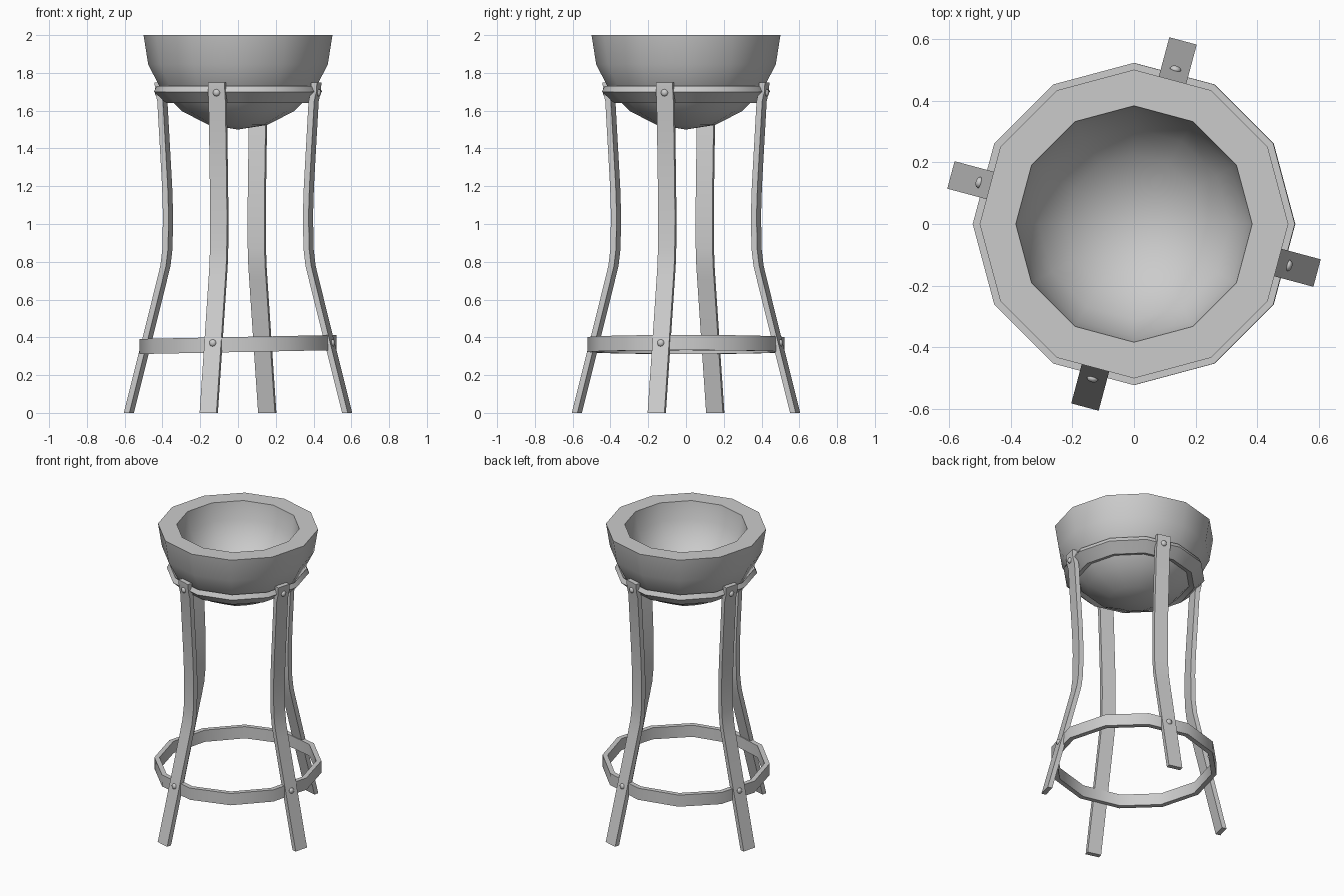
import bpy, bmesh
from math import sin, cos, radians, pi
from mathutils import Matrix

if "Cube" in bpy.data.objects:
    bpy.data.objects.remove(bpy.data.objects["Cube"])


def finish(bm, name, angle=40):
    bmesh.ops.remove_doubles(bm, verts=bm.verts, dist=0.0005)
    bmesh.ops.recalc_face_normals(bm, faces=bm.faces)
    me = bpy.data.meshes.new(name)
    bm.to_mesh(me)
    bm.free()
    me.shade_smooth()
    me.set_sharp_from_angle(angle=radians(angle))
    ob = bpy.data.objects.new(name, me)
    bpy.context.collection.objects.link(ob)
    return ob


def lathe(name, profile, closed=False, sides=12):
    """Revolve an (r, z) profile around z."""
    bm = bmesh.new()
    rings = [[bm.verts.new((r * cos(2 * pi * i / sides), r * sin(2 * pi * i / sides), z))
              for i in range(sides)] for r, z in profile]
    n = len(rings)
    for k in range(n if closed else n - 1):
        a, b = rings[k], rings[(k + 1) % n]
        for i in range(sides):
            j = (i + 1) % sides
            bm.faces.new((a[i], a[j], b[j], b[i]))
    return finish(bm, name)


# Thick hemispherical bowl with a flat rim
STEPS = [radians(a) for a in (0, 18, 36, 54, 72, 90)]
outer = [(0.5 * cos(a), 2 - 0.5 * sin(a)) for a in STEPS]
inner = [(0.383 * cos(a), 2 - 0.383 * sin(a)) for a in STEPS]
lathe("bowl", outer[::-1] + inner)

# Sloped collar under the bowl
lathe("bowl_collar", [(0.43, 1.73), (0.445, 1.70), (0.38, 1.64), (0.345, 1.65)], True)

# Foot ring, very slightly tilted
foot = lathe("foot_ring", [(0.522, 0.04), (0.522, -0.04), (0.49, -0.04), (0.49, 0.04)], True)
foot.location.z = 0.362
foot.rotation_euler.y = -0.02

# Legs: flat bars bent along an (outer radius, z) path
PATH = [(0.614, 0), (0.518, 0.37), (0.433, 0.70), (0.413, 0.78), (0.402, 0.87),
        (0.399, 1.05), (0.404, 1.20), (0.430, 1.65), (0.442, 1.70), (0.445, 1.75)]
W, T = 0.046, 0.031


def leg(name, turn):
    bm = bmesh.new()
    prev = None
    for r, z in PATH:
        ring = [bm.verts.new(p) for p in ((r, -W, z), (r, W, z), (r - T, W, z), (r - T, -W, z))]
        if prev:
            for i in range(4):
                j = (i + 1) % 4
                bm.faces.new((prev[i], prev[j], ring[j], ring[i]))
        else:
            bm.faces.new(ring)
        prev = ring
    bm.faces.new(prev)
    bm.transform(Matrix.Rotation(turn, 4, 'Z'))
    finish(bm, name)


def rivet(name, r, z, turn):
    bm = bmesh.new()
    bmesh.ops.create_uvsphere(bm, u_segments=10, v_segments=8, radius=0.019)
    bm.transform(Matrix.Rotation(turn, 4, 'Z') @ Matrix.Translation((r, 0, z))
                 @ Matrix.Diagonal((0.7, 1, 1, 1)))
    finish(bm, name)


for i, side in enumerate(("right", "back", "left", "front")):
    turn = radians(-15 + 90 * i)
    leg(side + "_leg", turn)
    rivet(side + "_upper_rivet", 0.441, 1.695, turn)
    rivet(side + "_lower_rivet", 0.518, 0.37, turn)
